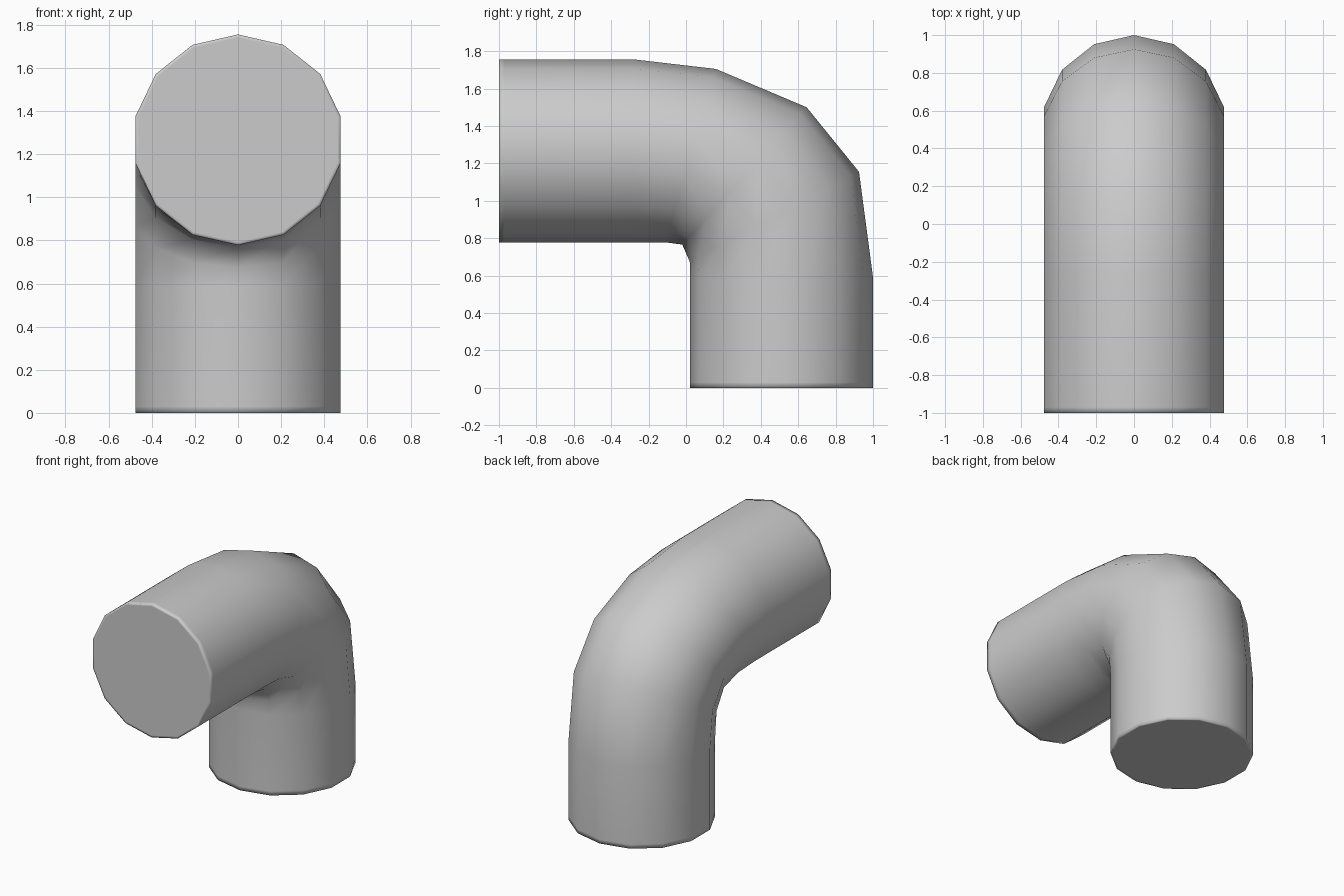
import bpy, bmesh
from math import pi, sin, cos
from mathutils import Vector

if "Cube" in bpy.data.objects:
    bpy.data.objects.remove(bpy.data.objects["Cube"])

SIDES = 14
R = 0.488

# Ring stations along the bend: (outer y, outer z, inner y, inner z)
stations = [
    (-1.0, 1.755, -1.0, 0.778),
    (-0.97, 1.755, -0.97, 0.778),
    (-0.27, 1.755, -0.27, 0.778),
    (0.16, 1.705, -0.11, 0.778),
    (0.645, 1.50, -0.02, 0.766),
    (0.925, 1.155, 0.02, 0.675),
    (1.0, 0.59, 0.022, 0.59),
    (1.0, 0.03, 0.022, 0.03),
    (1.0, 0.0, 0.022, 0.0),
]

bm = bmesh.new()


def ring(oy, oz, iy, iz, scale=1.0):
    outer, inner = Vector((0, oy, oz)), Vector((0, iy, iz))
    mid, half = (outer + inner) / 2, (outer - inner) / 2
    verts = []
    for i in range(SIDES):
        a = 2 * pi * i / SIDES
        verts.append(bm.verts.new(mid + half * cos(a) * scale
                                  + Vector((R * sin(a) * scale, 0, 0))))
    return verts


# Tube, with an inset ring in each cap so the caps shade flat
rings = [ring(*stations[0], 0.97)]
rings += [ring(*s) for s in stations]
rings.append(ring(*stations[-1], 0.97))
for a, b in zip(rings, rings[1:]):
    for i in range(SIDES):
        j = (i + 1) % SIDES
        bm.faces.new((a[i], a[j], b[j], b[i]))

# End caps
bm.faces.new(rings[0])
bm.faces.new(rings[-1])
bmesh.ops.recalc_face_normals(bm, faces=bm.faces[:])
for f in bm.faces:
    f.smooth = True

mesh = bpy.data.meshes.new("elbow_pipe")
bm.to_mesh(mesh)
bm.free()
bpy.context.collection.objects.link(bpy.data.objects.new("elbow_pipe", mesh))
